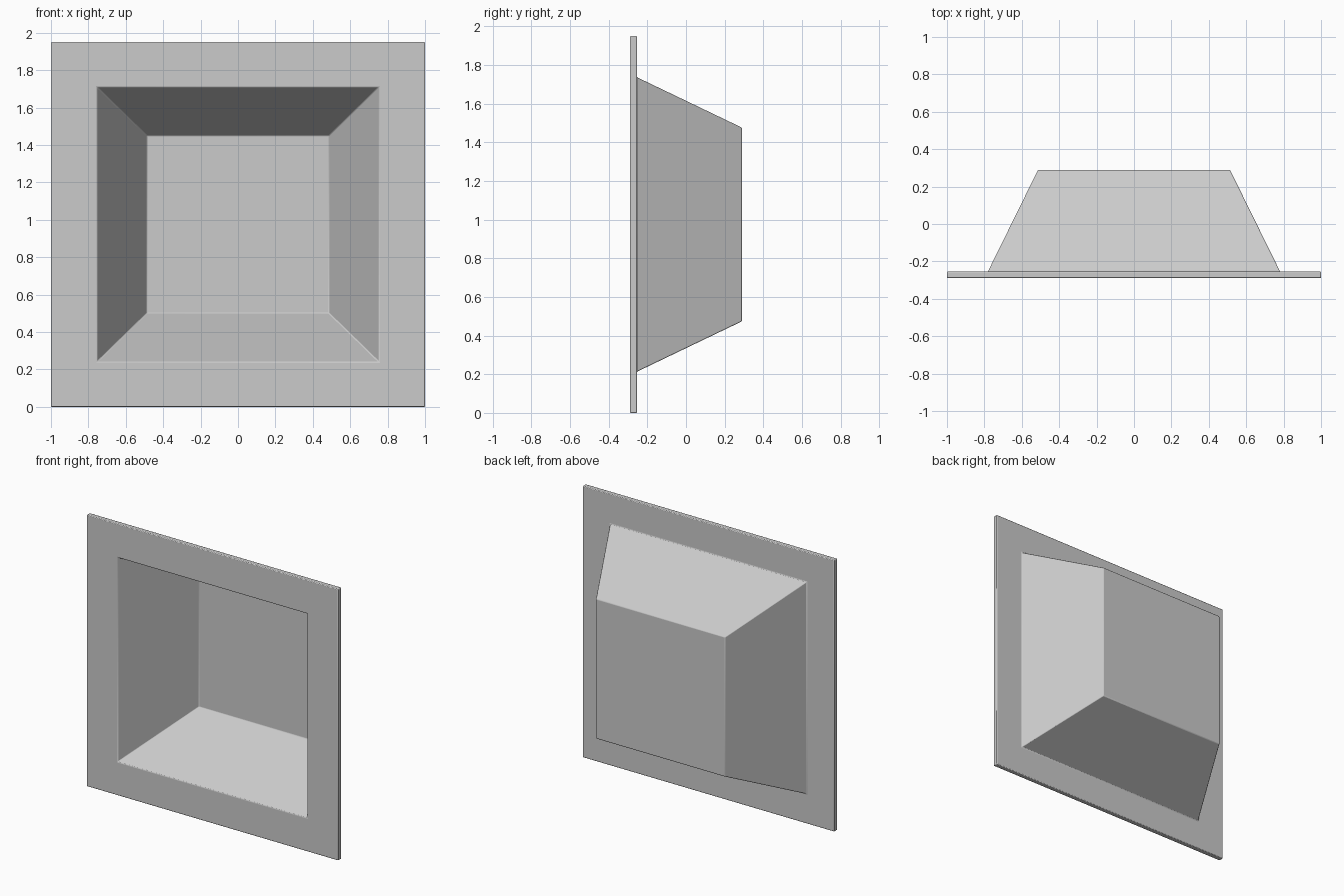
import bpy, bmesh

if "Cube" in bpy.data.objects:
    bpy.data.objects.remove(bpy.data.objects["Cube"])

CZ = 0.975  # mid height of the panel

# Rectangular loops (half width, half height, y), from recess floor round to the back face
LOOPS = [
    (0.487, 0.475, 0.253),   # recess floor
    (0.754, 0.735, -0.290),  # opening in the front face
    (1.000, 0.975, -0.290),  # flange front rim
    (1.000, 0.975, -0.254),  # flange back rim
    (0.781, 0.762, -0.254),  # foot of the outer sloped walls
    (0.513, 0.501, 0.290),   # back face
]


def rect_loop(bm, hx, hz, y):
    corners = ((-1, -1), (1, -1), (1, 1), (-1, 1))
    return [bm.verts.new((sx * hx, y, CZ + sz * hz)) for sx, sz in corners]


# Recessed panel: bridge the loops, then cap the floor and the back
bm = bmesh.new()
rings = [rect_loop(bm, *l) for l in LOOPS]
for a, b in zip(rings, rings[1:]):
    for i in range(4):
        j = (i + 1) % 4
        bm.faces.new((a[i], a[j], b[j], b[i]))
bm.faces.new(rings[0])
bm.faces.new(rings[-1])
bmesh.ops.recalc_face_normals(bm, faces=bm.faces)
mesh = bpy.data.meshes.new("recessed_panel")
bm.to_mesh(mesh)
bm.free()
panel = bpy.data.objects.new("recessed_panel", mesh)
bpy.context.collection.objects.link(panel)

# Fine softened edges
bevel = panel.modifiers.new("edge_softening", 'BEVEL')
bevel.width = 0.005
bevel.segments = 2
bevel.limit_method = 'ANGLE'
bevel.angle_limit = 0.4

bpy.context.view_layer.objects.active = panel
panel.select_set(True)
bpy.ops.object.shade_smooth_by_angle(angle=0.52)
